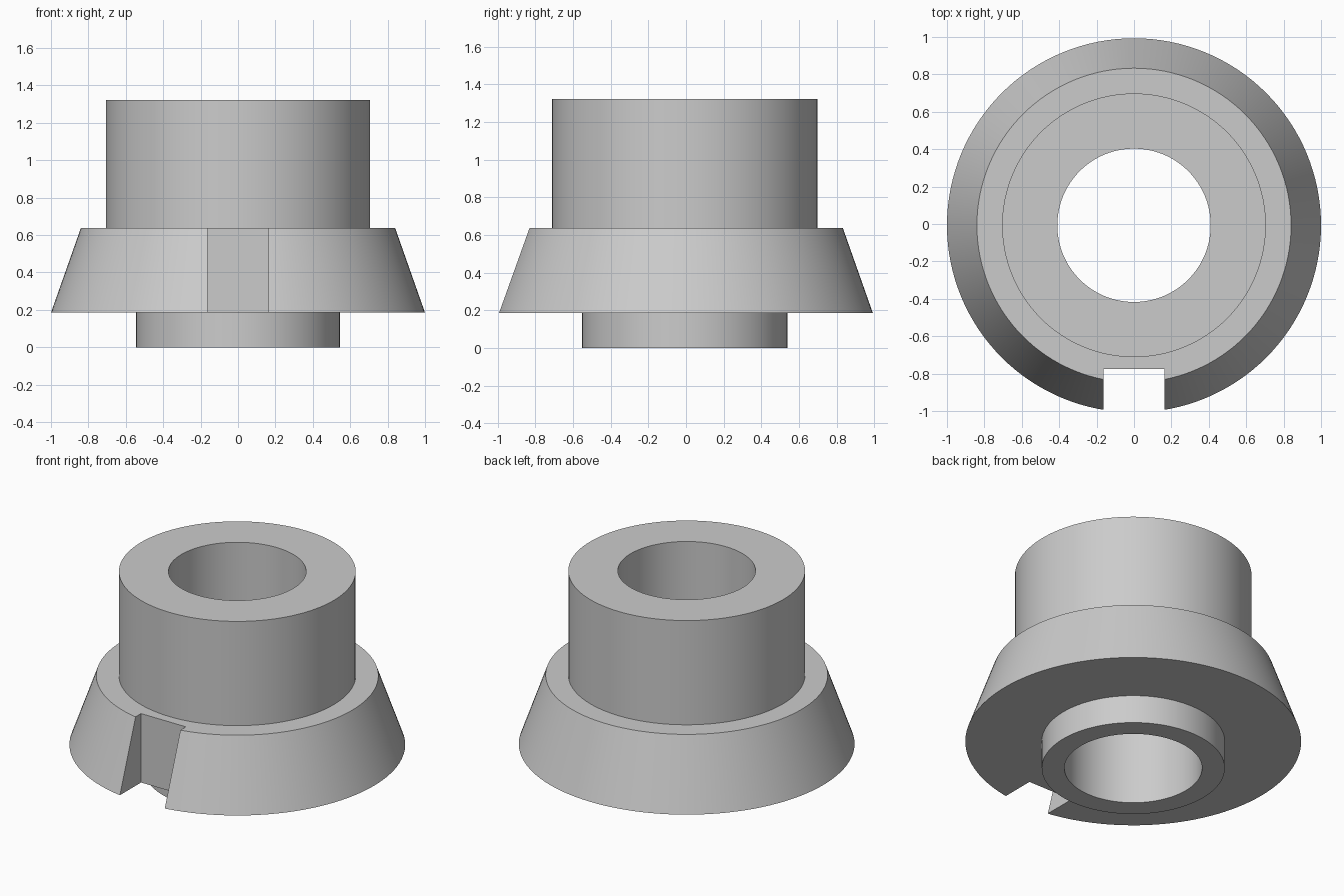
import bpy
import bmesh
import math
from mathutils import Matrix, Vector

SEGMENTS = 128
AXIS_Y = -0.007

default = bpy.data.objects.get("Cube")
if default:
    bpy.data.objects.remove(default, do_unlink=True)

# Plain grey metal
grey = bpy.data.materials.new("grey_metal")
grey.use_nodes = True
grey.diffuse_color = (0.6, 0.6, 0.6, 1)
grey.node_tree.nodes["Principled BSDF"].inputs["Base Color"].default_value = grey.diffuse_color


def make_object(name, bm):
    bmesh.ops.recalc_face_normals(bm, faces=bm.faces)
    mesh = bpy.data.meshes.new(name)
    bm.to_mesh(mesh)
    bm.free()
    obj = bpy.data.objects.new(name, mesh)
    mesh.materials.append(grey)
    bpy.context.collection.objects.link(obj)
    return obj


def lathe(name, profile):
    """Revolve a closed (radius, height) outline around the bore axis."""
    bm = bmesh.new()
    verts = [bm.verts.new((r, AXIS_Y, z)) for r, z in profile]
    edges = [bm.edges.new((v, verts[i - 1])) for i, v in enumerate(verts)]
    bmesh.ops.spin(bm, geom=verts + edges, cent=(0, AXIS_Y, 0), axis=(0, 0, 1),
                   angle=math.tau, steps=SEGMENTS, use_merge=True)
    bmesh.ops.remove_doubles(bm, verts=bm.verts, dist=1e-5)
    return make_object(name, bm)


# Bored bushing: bottom spigot, tapered flange, upper collar
bushing = lathe("flanged_bushing", [
    (0.41, 0), (0.545, 0), (0.545, 0.185), (1.0, 0.185),
    (0.84, 0.638), (0.705, 0.638), (0.705, 1.323), (0.41, 1.323)])

# Keyway cutter through the front of the flange
bm = bmesh.new()
bmesh.ops.create_cube(bm, size=1, matrix=Matrix.Translation(Vector((0, -1.024, 0.4)))
                      @ Matrix.Diagonal((0.326, 0.5, 0.7, 1)))
cutter = make_object("keyway_cutter", bm)
cutter.hide_render = True

keyway = bushing.modifiers.new("keyway", 'BOOLEAN')
keyway.operation = 'DIFFERENCE'
keyway.solver = 'EXACT'
keyway.object = cutter

# Apply the keyway, then smooth the round walls
bpy.ops.object.select_all(action='DESELECT')
bushing.select_set(True)
bpy.context.view_layer.objects.active = bushing
bpy.ops.object.modifier_apply(modifier=keyway.name)
bpy.data.objects.remove(cutter, do_unlink=True)
bpy.ops.object.shade_smooth_by_angle(angle=math.radians(15))
